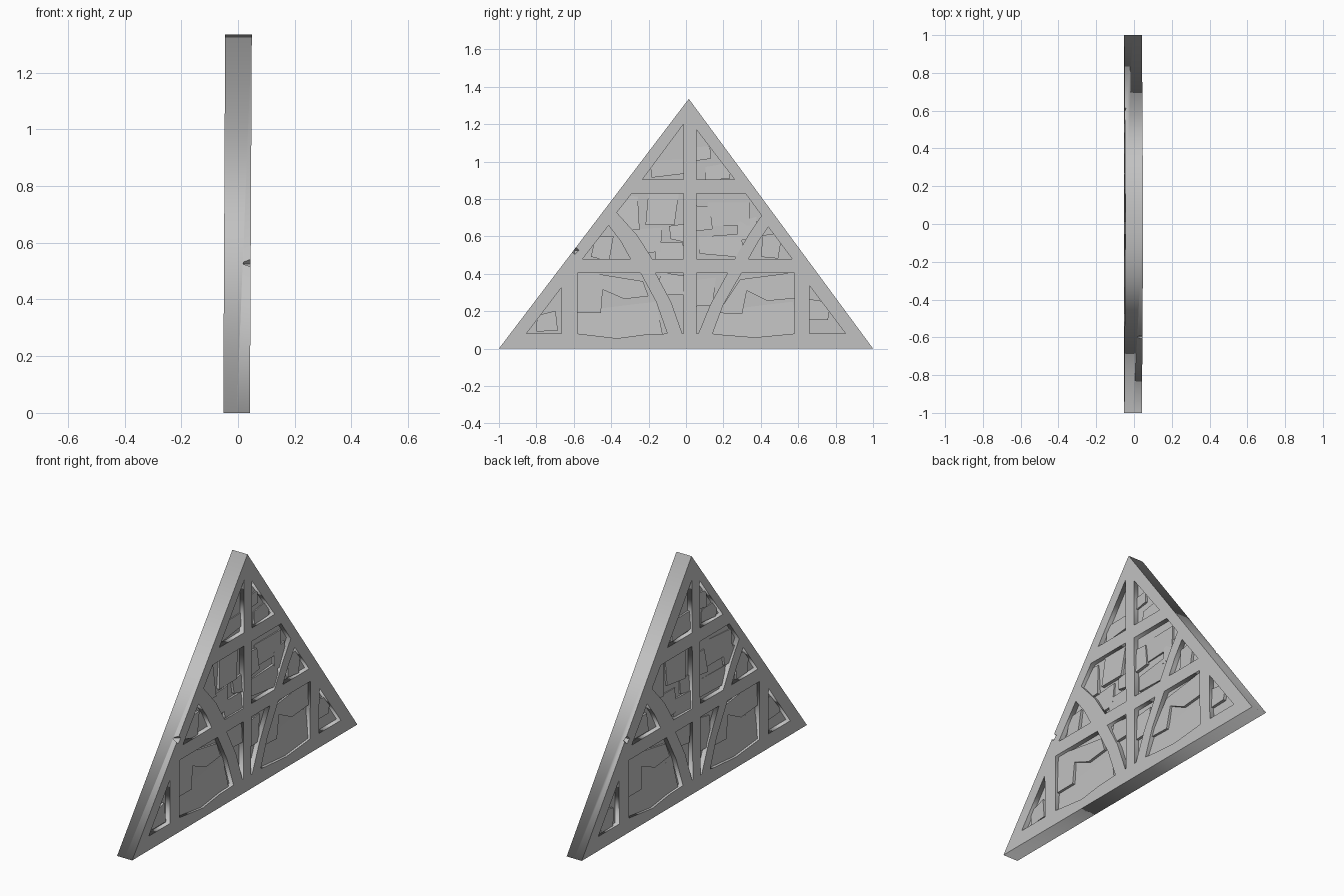
import bpy, bmesh, math, random
from mathutils import Matrix, Vector

cube = bpy.data.objects.get("Cube")
if cube:
    bpy.data.objects.remove(cube)

random.seed(4)
HALF = 0.047      # half thickness of the wall
PANEL = 0.02      # height of the sunken masonry panel

# One plain grey material
grey = bpy.data.materials.new("stone grey")
grey.use_nodes = True
COLOUR = (0.54, 0.54, 0.54, 1)
grey.diffuse_color = COLOUR
grey.node_tree.nodes["Principled BSDF"].inputs["Base Color"].default_value = COLOUR

# Flat drawing (across, up, out) to wall (y, z, x), with the slight lean of the wall
UPRIGHT = Matrix(((0, 0, 1, 0), (1, 0, 0, 0), (0, 1, 0, 0), (0, 0, 0, 1)))
LEAN = Matrix(((1, 0, 0.005, -0.005), (0, 1, 0, 0), (0, 0, 1, 0), (0, 0, 0, 1)))


def placement(side):
    turn = Matrix.Rotation(math.pi if side == "right" else 0, 4, "Z")
    return LEAN @ turn @ UPRIGHT


def add_object(name, bm, side):
    bmesh.ops.recalc_face_normals(bm, faces=bm.faces)
    mesh = bpy.data.meshes.new(name)
    bm.to_mesh(mesh)
    bm.free()
    mesh.transform(placement(side))
    mesh.materials.append(grey)
    ob = bpy.data.objects.new(name, mesh)
    bpy.context.collection.objects.link(ob)
    return ob


def slab(name, side, points, height, tilt=(0, 0)):
    """Flat polygon prism whose top face may tilt across and up."""
    bm = bmesh.new()
    mid = sum((Vector(p) for p in points), Vector((0, 0))) / len(points)
    low = [bm.verts.new((a, b, 0)) for a, b in points]
    top = []
    for a, b in points:
        out = height + tilt[0] * (a - mid.x) + tilt[1] * (b - mid.y)
        top.append(bm.verts.new((a, b, min(max(out, 0.012), HALF - 0.003))))
    bm.faces.new(low)
    bm.faces.new(top)
    for i in range(len(points)):
        j = (i + 1) % len(points)
        bm.faces.new((low[i], low[j], top[j], top[i]))
    # split the top so every facet is planar
    bmesh.ops.triangulate(bm, faces=[f for f in bm.faces if len(f.verts) > 4])
    return add_object(name, bm, side)


# Openings between the beams, row by row
TOP_ROW = [
    [(-.013, 1.2), (-.013, .904), (-.233, .904)],
    [(.056, 1.17), (.056, .904), (.26, .904)],
]
MIDDLE_ROW = [
    [(-.29, .829), (-.013, .829), (-.013, .479), (-.18, .479), (-.26, .605), (-.37, .727)],
    [(-.553, .479), (-.414, .658), (-.35, .575), (-.297, .479)],
    [(.056, .829), (.318, .829), (.404, .711), (.335, .61), (.26, .479), (.056, .479)],
    [(.334, .479), (.385, .57), (.44, .65), (.568, .479)],
]
BOTTOM_ROW = [
    [(-.853, .08), (-.666, .08), (-.666, .326)],
    [(-.58, .404), (-.243, .404), (-.16, .25), (-.1, .08), (-.22, .075), (-.37, .055), (-.58, .08)],
    [(-.163, .404), (-.013, .404), (-.013, .08), (-.02, .08), (-.08, .25)],
    [(.056, .404), (.222, .404), (.13, .235), (.066, .08), (.056, .08)],
    [(.297, .404), (.58, .404), (.58, .08), (.37, .06), (.18, .075), (.142, .08), (.2, .235)],
    [(.66, .08), (.853, .08), (.66, .337)],
]


def beam_frame(side):
    """Triangular beam lattice, filled from its outline and openings."""
    lean = 0.015 if side == "left" else -0.015
    outline = [(-1, 0), (1, 0), (lean, 1.335)]
    curve = bpy.data.curves.new("lattice_outline", "CURVE")
    curve.dimensions = "2D"
    curve.fill_mode = "BOTH"
    curve.extrude = HALF / 2
    for points in [outline] + TOP_ROW + MIDDLE_ROW + BOTTOM_ROW:
        spline = curve.splines.new("POLY")
        spline.points.add(len(points) - 1)
        for p, (a, b) in zip(spline.points, points):
            p.co = (a, b, 0, 1)
        spline.use_cyclic_u = True
    drawn = bpy.data.objects.new("lattice_outline", curve)
    bpy.context.collection.objects.link(drawn)
    bpy.context.view_layer.update()
    mesh = bpy.data.meshes.new_from_object(
        drawn.evaluated_get(bpy.context.evaluated_depsgraph_get()))
    bpy.data.objects.remove(drawn)
    bm = bmesh.new()
    bm.from_mesh(mesh)
    bpy.data.meshes.remove(mesh)
    bmesh.ops.remove_doubles(bm, verts=bm.verts, dist=0.0001)
    bmesh.ops.translate(bm, verts=bm.verts, vec=(0, 0, HALF / 2))
    return add_object(side + "_beam_frame", bm, side)


def chip_edge(frame, side):
    """Small wedge knocked out of the sloping edge."""
    bm = bmesh.new()
    bmesh.ops.create_cone(bm, cap_ends=True, segments=4, radius1=0.0, radius2=0.032,
                          depth=0.05, matrix=Matrix.Translation((-.595, .525, .036)))
    bmesh.ops.remove_doubles(bm, verts=bm.verts, dist=0.0001)
    cutter = add_object(side + "_chip_cutter", bm, side)
    cutter.hide_render = True
    cutter.hide_set(True)
    cutter.display_type = "WIRE"
    mod = frame.modifiers.new("chip", "BOOLEAN")
    mod.operation = "DIFFERENCE"
    mod.solver = "EXACT"
    mod.object = cutter


# Large split slabs in the two bottom bays
BIG_SLABS = [
    [(-.6, .42), (-.23, .36), (-.2, .28), (-.33, .265), (-.445, .315), (-.455, .19), (-.6, .19)],
    [(.29, .37), (.6, .41), (.6, .27), (.435, .255), (.325, .31), (.3, .185), (.17, .19)],
]
# Smaller stones: centre across, centre up, width, height
STONES = [
    (-.31, .73, .13, .17), (-.13, .75, .16, .16), (-.04, .62, .1, .09),
    (-.22, .57, .18, .13), (-.08, .52, .15, .09),
    (.23, .72, .24, .13), (.1, .7, .07, .13), (.18, .55, .24, .1), (.33, .64, .1, .1),
    (-.09, .97, .18, .1), (.09, 1.04, .1, .08), (.17, .95, .13, .07),
    (-.45, .54, .1, .12), (.45, .55, .11, .12),
    (-.75, .14, .12, .1), (.72, .2, .1, .12),
    (-.08, .35, .13, .1), (.1, .3, .1, .16),
]

for side in ("left", "right"):
    chip_edge(beam_frame(side), side)
    slab(side + "_masonry_panel", side, [(-.94, .03), (.94, .03), (0, 1.27)], PANEL)
    for i, points in enumerate(BIG_SLABS):
        slab(f"{side}_split_slab_{i}", side, points, 0.033, (0.01, -0.04))
    # worn blocks lying below the split slabs
    for i, mid in enumerate((-.36, .37)):
        block = [(mid - .24, .05), (mid + .24, .05), (mid + .2, .25), (mid - .24, .2)]
        slab(f"{side}_lower_block_{i}", side, block, 0.027, (0.01, -0.08))
    # irregular four-cornered stones
    for i, (a, b, w, h) in enumerate(STONES):
        corners = [(a + sx * w / 2 + random.uniform(-.015, .015),
                    b + sy * h / 2 + random.uniform(-.015, .015))
                   for sx, sy in ((-1, -1), (1, -1), (1, 1), (-1, 1))]
        tilt = (random.uniform(-.02, .06), random.uniform(-.1, -.02))
        slab(f"{side}_stone_{i}", side, corners, random.uniform(.026, .035), tilt)
